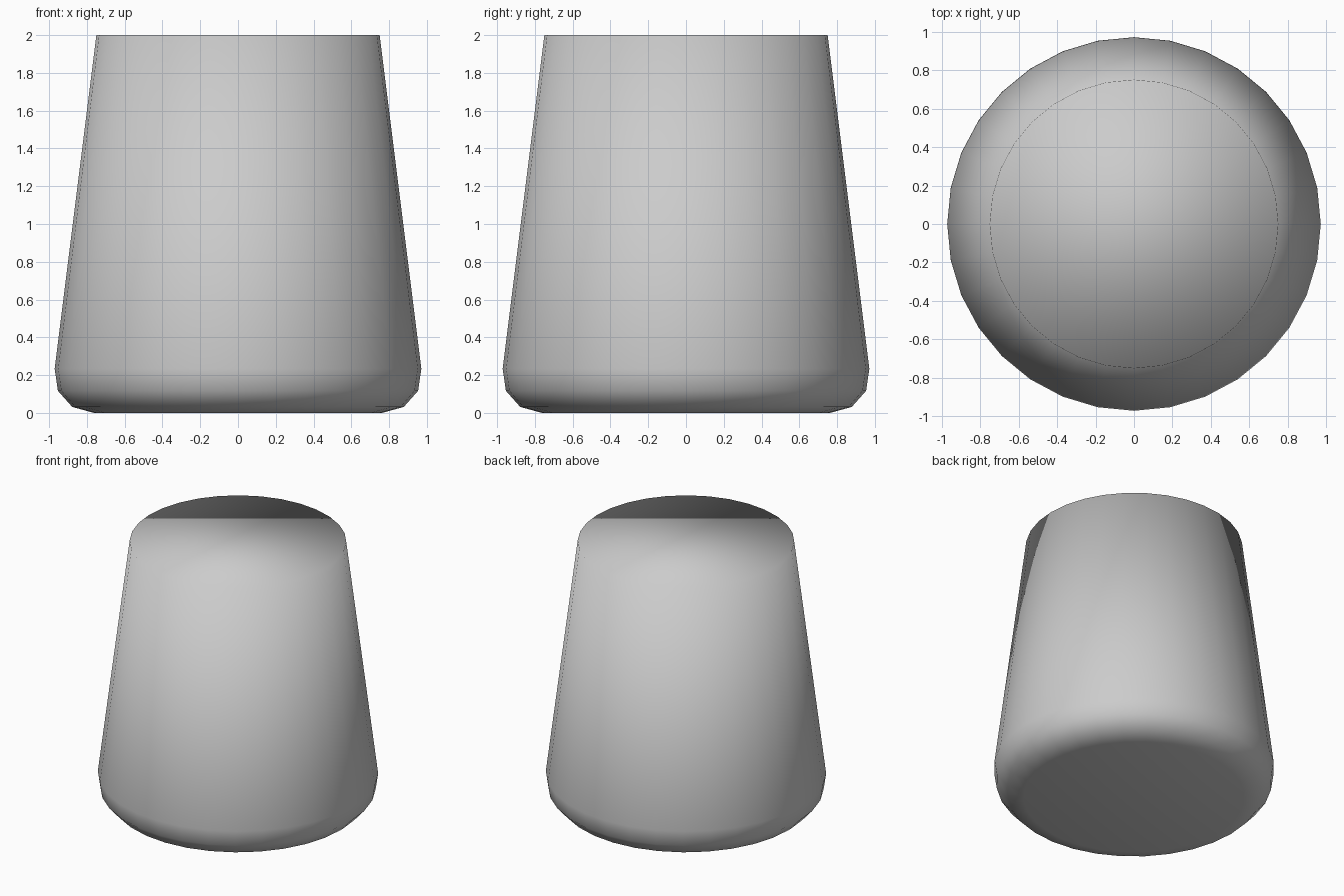
import bpy, bmesh
from mathutils import Matrix

if "Cube" in bpy.data.objects:
    bpy.data.objects.remove(bpy.data.objects["Cube"])

# Tapered 32-sided body, closed at both ends
bm = bmesh.new()
bmesh.ops.create_cone(bm, cap_ends=True, segments=32, radius1=1.0, radius2=0.75,
                      depth=2.0, matrix=Matrix.Translation((0, 0, 1)))

# Rounded lower edge
base_edges = [e for e in bm.edges if all(v.co.z < 0.01 for v in e.verts)]
bmesh.ops.bevel(bm, geom=base_edges, offset=0.236, offset_type='OFFSET',
                segments=3, profile=0.5, affect='EDGES')

# Smooth shading everywhere, including the caps
for f in bm.faces:
    f.smooth = True
bmesh.ops.recalc_face_normals(bm, faces=bm.faces)

mesh = bpy.data.meshes.new("tapered_body")
bm.to_mesh(mesh)
bm.free()
body = bpy.data.objects.new("tapered_body", mesh)
bpy.context.collection.objects.link(body)
